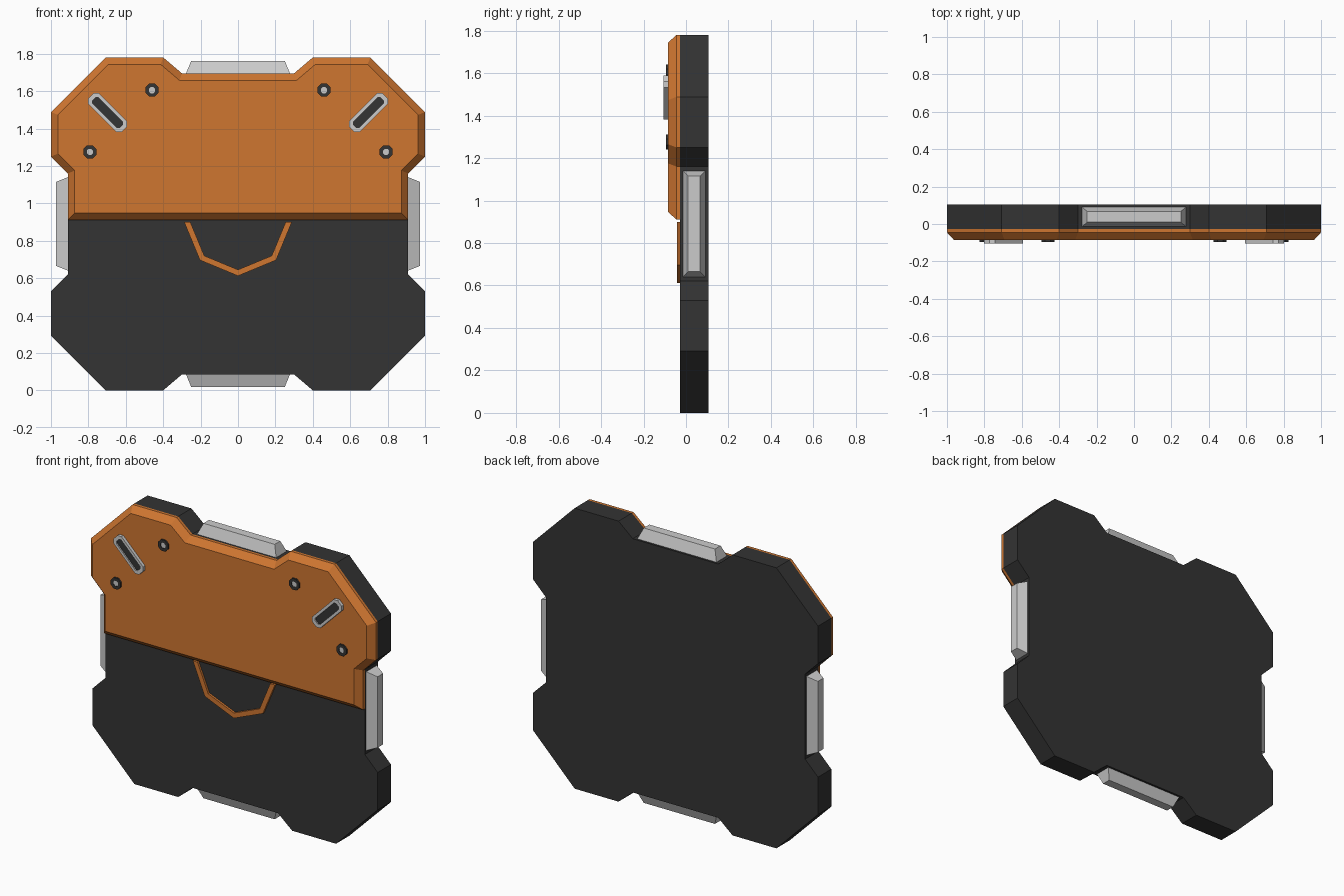
import bpy, bmesh
from math import cos, sin, pi
from mathutils import Vector

if "Cube" in bpy.data.objects:
    bpy.data.objects.remove(bpy.data.objects["Cube"])


def material(name, rgb):
    m = bpy.data.materials.new(name)
    m.diffuse_color = (*rgb, 1)
    m.use_nodes = True
    m.node_tree.nodes["Principled BSDF"].inputs["Base Color"].default_value = m.diffuse_color
    return m


DARK = material("dark_polymer", (0.033, 0.033, 0.033))
ORANGE = material("orange_paint", (0.62, 0.18, 0.03))


def loft(name, loops, mat=None, ring=False):
    """Skin a series of 3D loops; cap the ends, or close round into a ring."""
    bm = bmesh.new()
    vs = [[bm.verts.new(p) for p in lp] for lp in loops]
    n = len(vs[0])
    pairs = list(zip(vs, vs[1:])) + ([(vs[-1], vs[0])] if ring else [])
    for a, b in pairs:
        for i in range(n):
            j = (i + 1) % n
            bm.faces.new((a[i], a[j], b[j], b[i]))
    if not ring:
        bm.faces.new(vs[0])
        bm.faces.new(vs[-1][::-1])
    bmesh.ops.recalc_face_normals(bm, faces=bm.faces)
    me = bpy.data.meshes.new(name)
    bm.to_mesh(me)
    bm.free()
    if mat:
        me.materials.append(mat)
    ob = bpy.data.objects.new(name, me)
    bpy.context.collection.objects.link(ob)
    return ob


def at_y(pts, y):
    return [(x, y, z) for x, z in pts]


def mirrored(half):
    """Complete a right-half outline (bottom to top) with its left half."""
    return half + [(-x, z) for x, z in reversed(half)]


def inset(pts, d):
    """Mitred inward offset of a counter-clockwise outline."""
    out = []
    for i, p in enumerate(pts):
        p = Vector(p)
        e1 = (p - Vector(pts[i - 1])).normalized()
        e2 = (Vector(pts[(i + 1) % len(pts)]) - p).normalized()
        n1, n2 = Vector((-e1.y, e1.x)), Vector((-e2.y, e2.x))
        out.append(tuple(p + (n1 + n2) * d / (1 + n1.dot(n2))))
    return out


FRONT, BACK = -0.028, 0.105

# Body slab with notched edges
upper = [(0.91, 1.16), (1, 1.25), (1, 1.488), (0.708, 1.78), (0.40, 1.78), (0.30, 1.695)]
lower = [(x, 1.78 - z) for x, z in reversed(upper)]
body = mirrored(lower + upper)
loft("body_slab", [at_y(body, BACK), at_y(body, FRONT)], DARK)

# Bevelled front plate over the upper half
plate = mirrored([(0.91, 0.91)] + upper)
loft("front_plate", [at_y(plate, FRONT), at_y(plate, -0.045),
                     at_y(inset(plate, 0.037), -0.085)], ORANGE)

# Half-octagon trim strip below the plate
outer = [(0.288 * cos(a * pi / 4), 0.9 + 0.288 * sin(a * pi / 4)) for a in range(4, 9)]
inner = [(x * 0.885, 0.9 + (z - 0.9) * 0.885) for x, z in reversed(outer)]
strip = outer + inner
loft("trim_strip", [at_y(strip, -0.02), at_y(strip, -0.042)], ORANGE)


# Tapered pads in the four edge notches
def pad(name, centre, along, out, base, tip):
    c, u, o = Vector(centre), Vector(along), Vector(out)
    loops = []
    for dist, l, w in ((base - 0.02, 0.28, 0.055), (base, 0.28, 0.055), (tip, 0.25, 0.028)):
        loops.append([c + o * dist + u * l * s + Vector((0, w * t, 0))
                      for s, t in ((-1, -1), (1, -1), (1, 1), (-1, 1))])
    loft(name, loops)


mid = (0, 0.0385, 0.89)
pad("top_pad", mid, (1, 0, 0), (0, 0, 1), 0.80, 0.872)
pad("bottom_pad", mid, (1, 0, 0), (0, 0, -1), 0.80, 0.872)
pad("right_pad", mid, (0, 0, 0.9), (1, 0, 0), 0.905, 0.972)
pad("left_pad", mid, (0, 0, 0.9), (-1, 0, 0), 0.905, 0.972)


# Chamfered slot outline, turned 45 degrees
def slot(side, l, w, c):
    k = 0.5 ** 0.5
    pts = [(l, w - c), (l - c, w), (c - l, w), (-l, w - c),
           (-l, c - w), (c - l, -w), (l - c, -w), (l, c - w)]
    return [(side * (0.697 + (u - v) * k), 1.485 + (u + v) * k) for u, v in pts]


def octagon(x, z, r):
    return [(x + r * cos((i + 0.5) * pi / 4), z + r * sin((i + 0.5) * pi / 4)) for i in range(8)]


for side, label in ((1, "right"), (-1, "left")):
    # Slot rim and its dark filling
    rim, hole = slot(side, 0.127, 0.04, 0.02), slot(side, 0.104, 0.023, 0.01)
    loft(label + "_slot_rim", [at_y(rim, -0.08), at_y(rim, -0.105),
                               at_y(hole, -0.105), at_y(hole, -0.08)], ring=True)
    loft(label + "_slot_filling", [at_y(hole, -0.08), at_y(hole, -0.097)], DARK)
    # Bolts: dark collar with a grey centre
    for n, (x, z) in enumerate(((0.46, 1.605), (0.792, 1.275))):
        o, i = octagon(side * x, z, 0.038), octagon(side * x, z, 0.018)
        loft(f"{label}_bolt_collar_{n}", [at_y(o, -0.08), at_y(o, -0.095),
                                         at_y(i, -0.095), at_y(i, -0.08)], DARK, ring=True)
        loft(f"{label}_bolt_core_{n}", [at_y(i, -0.08), at_y(i, -0.092)])
